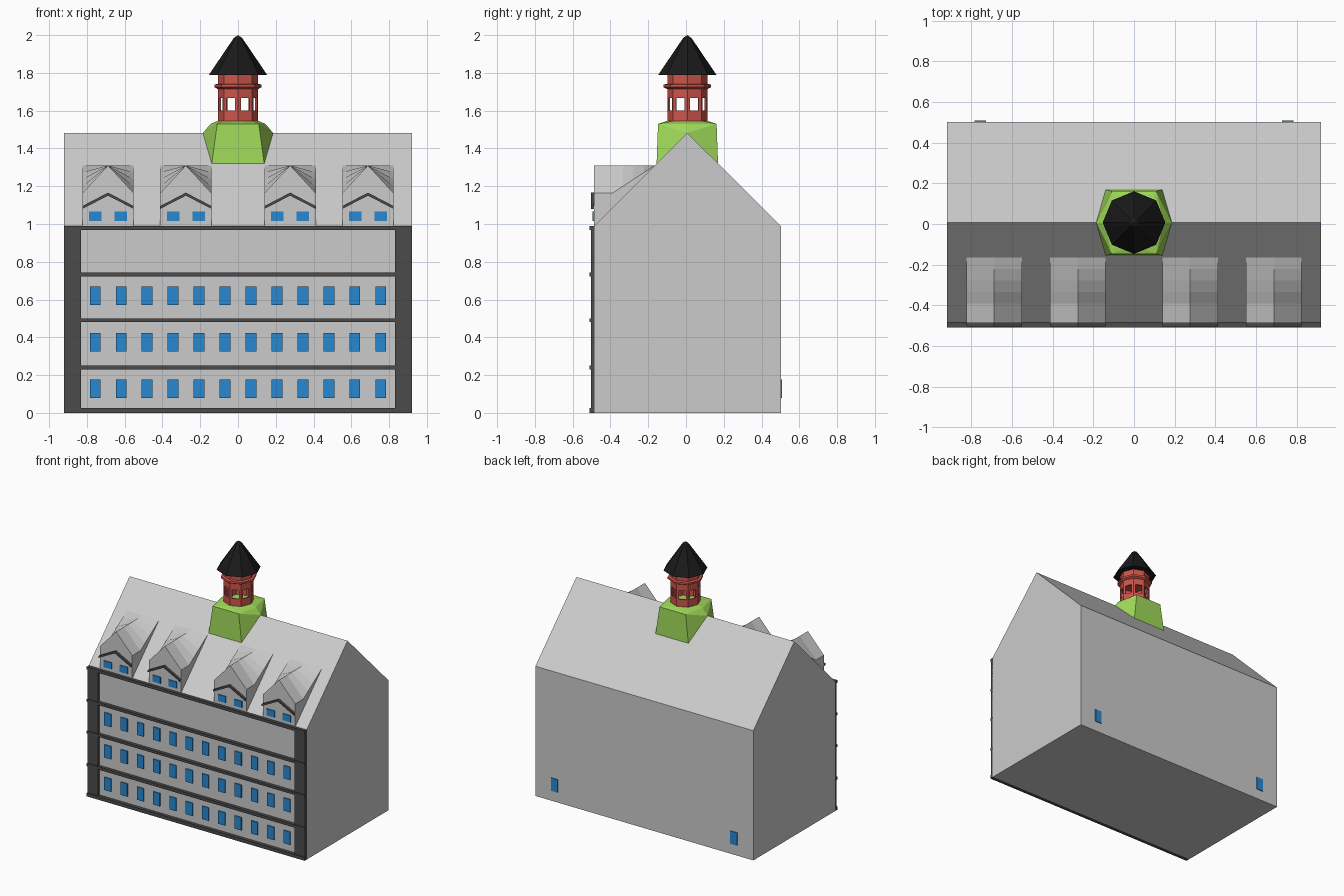
import bpy, bmesh, math

if "Cube" in bpy.data.objects:
    bpy.data.objects.remove(bpy.data.objects["Cube"])

def material(name, rgb):
    m = bpy.data.materials.new(name)
    m.diffuse_color = (*rgb, 1)
    m.use_nodes = True
    m.node_tree.nodes["Principled BSDF"].inputs["Base Color"].default_value = m.diffuse_color
    return m

BLUE = material("window_blue", (0.02, 0.25, 0.65))
DARK = material("trim_dark", (0.07, 0.07, 0.07))
GREEN = material("base_green", (0.35, 0.70, 0.10))
RED = material("lantern_red", (0.62, 0.09, 0.07))
BLACK = material("cap_black", (0.01, 0.01, 0.01))
CY = 0.007          # y of the ridge and the tower axis

def finish(name, bm, mat=None):
    bmesh.ops.remove_doubles(bm, verts=bm.verts, dist=1e-5)
    bmesh.ops.recalc_face_normals(bm, faces=bm.faces)
    me = bpy.data.meshes.new(name)
    bm.to_mesh(me)
    bm.free()
    ob = bpy.data.objects.new(name, me)
    bpy.context.collection.objects.link(ob)
    if mat:
        me.materials.append(mat)
    return ob

def add_face(bm, pts):
    return bm.faces.new([bm.verts.new(p) for p in pts])

def box(bm, x0, x1, y0, y1, z0, z1):
    vs = bmesh.ops.create_cube(bm, size=1)["verts"]
    for v in vs:
        v.co = (x1 if v.co.x > 0 else x0, y1 if v.co.y > 0 else y0,
                z1 if v.co.z > 0 else z0)

def extrude(bm, pts, vec):
    f = add_face(bm, pts)
    r = bmesh.ops.extrude_face_region(bm, geom=[f], use_keep_orig=True)
    bmesh.ops.translate(bm, vec=vec,
                        verts=[g for g in r["geom"] if isinstance(g, bmesh.types.BMVert)])

def lathe(name, profile, mat, n=8):
    # closed n-sided turned shape around the tower axis
    bm = bmesh.new()
    def p(r, z, i):
        a = 2 * math.pi * i / n
        return (r * math.cos(a), CY + r * math.sin(a), z)
    for (r0, z0), (r1, z1) in zip(profile, profile[1:]):
        for i in range(n):
            pts = [p(r0, z0, i), p(r0, z0, i + 1), p(r1, z1, i + 1), p(r1, z1, i)]
            if r1 == 0:
                pts.pop()
            if r0 == 0:
                pts.pop(0)
            add_face(bm, pts)
    return finish(name, bm, mat)

# Main building with gabled roof
bm = bmesh.new()
extrude(bm, [(-0.92, y, z) for y, z in
             [(-0.485, 0), (0.502, 0), (0.502, 0.99), (CY, 1.482), (-0.485, 0.99)]],
        (1.84, 0, 0))
finish("main_building", bm)

# Front corner pilasters and floor bands
bm = bmesh.new()
for s in (-1, 1):
    x0, x1 = sorted((s * 0.83, s * 0.92))
    box(bm, x0, x1, -0.503, -0.48, 0, 0.985)
finish("pilasters", bm, DARK)
bm = bmesh.new()
for z0, z1 in [(0, 0.026), (0.23, 0.252), (0.48, 0.499), (0.722, 0.742), (0.968, 0.99)]:
    box(bm, -0.92, 0.92, -0.51, -0.48, z0, z1)
finish("floor_bands", bm, DARK)

# Facade windows, plus two on the back wall
bm = bmesh.new()
for z in (0.078, 0.326, 0.572):
    for i in range(12):
        x = (i - 5.5) * 0.1376
        box(bm, x - 0.028, x + 0.028, -0.493, -0.48, z, z + 0.098)
finish("front_windows", bm, BLUE)
bm = bmesh.new()
for x in (-0.757, 0.757):
    box(bm, x - 0.028, x + 0.028, 0.495, 0.508, 0.078, 0.176)
finish("back_windows", bm, BLUE)

# Dormers: gabled fronts whose eaves rise to meet the main roof
W, YF = 0.136, -0.487
EAVE = [(YF, 1.163), (-0.39, 1.163)] + \
       [(-0.39 + 0.225 * t / 4, 1.163 + 0.147 * t / 4) for t in range(1, 5)]
for k, cx in enumerate((-0.688, -0.276, 0.276, 0.688)):
    bm = bmesh.new()
    add_face(bm, [(cx - W, YF, 0.985), (cx + W, YF, 0.985), (cx + W, YF, 1.163),
                  (cx, YF, 1.31), (cx - W, YF, 1.163)])
    for s in (-W, W):
        add_face(bm, [(cx + s, YF, 0.985)] + [(cx + s, y, z) for y, z in EAVE])
        for (ya, za), (yb, zb) in zip(EAVE, EAVE[1:]):
            add_face(bm, [(cx, ya, 1.31), (cx + s, ya, za), (cx + s, yb, zb), (cx, yb, 1.31)])
    finish(f"dormer_{k}", bm)

    # Chevron moulding and paired windows
    bm = bmesh.new()
    extrude(bm, [(cx + x, -0.503, z) for x, z in
                 [(-W, 1.08), (0, 1.15), (W, 1.08), (W, 1.095), (0, 1.166), (-W, 1.095)]],
            (0, 0.02, 0))
    finish(f"dormer_moulding_{k}", bm, DARK)
    bm = bmesh.new()
    for s in (-0.068, 0.068):
        box(bm, cx + s - 0.033, cx + s + 0.033, -0.494, -0.48, 1.015, 1.065)
    finish(f"dormer_windows_{k}", bm, BLUE)

# Tower base: six-sided, straddling the ridge
bm = bmesh.new()
pts = [(sx * x, CY + sy * y, z) for sx in (-1, 1) for sy in (-1, 1)
       for x, y, z in [(0.14, 0.163, 1.31), (0.11, 0.155, 1.53)]]
pts += [(s * x, CY, z) for s in (-1, 1) for x, z in [(0.186, 1.482), (0.145, 1.53)]]
pts += [(0.11 * math.cos(i * math.pi / 4), CY + 0.11 * math.sin(i * math.pi / 4), 1.545)
        for i in range(8)]
bmesh.ops.convex_hull(bm, input=[bm.verts.new(p) for p in pts])
finish("tower_base", bm, GREEN)

# Lantern: octagonal wall with an opening in every side
bm = bmesh.new()
R, ROWS, COLS = 0.106, [1.54, 1.6, 1.667, 1.79], [0, 0.2, 0.8, 1]
def wall(i, t, z):
    a, b = i * math.pi / 4, (i + 1) * math.pi / 4
    return (R * (math.cos(a) * (1 - t) + math.cos(b) * t),
            CY + R * (math.sin(a) * (1 - t) + math.sin(b) * t), z)
for i in range(8):
    for r in range(3):
        for c in range(3):
            if (r, c) != (1, 1):
                t0, t1, z0, z1 = COLS[c], COLS[c + 1], ROWS[r], ROWS[r + 1]
                add_face(bm, [wall(i, t0, z0), wall(i, t1, z0), wall(i, t1, z1), wall(i, t0, z1)])
lantern = finish("lantern", bm, RED)
sol = lantern.modifiers.new("thickness", 'SOLIDIFY')
sol.thickness = 0.01
sol.offset = -1

# Lantern cornice and pointed cap
lathe("lantern_cornice", [(0, 1.715), (0.108, 1.715), (0.125, 1.724), (0.125, 1.738),
                          (0.108, 1.742), (0, 1.742)], RED)
lathe("tower_cap", [(0, 1.79), (0.154, 1.79), (0.022, 1.985), (0, 2.0)], BLACK)
